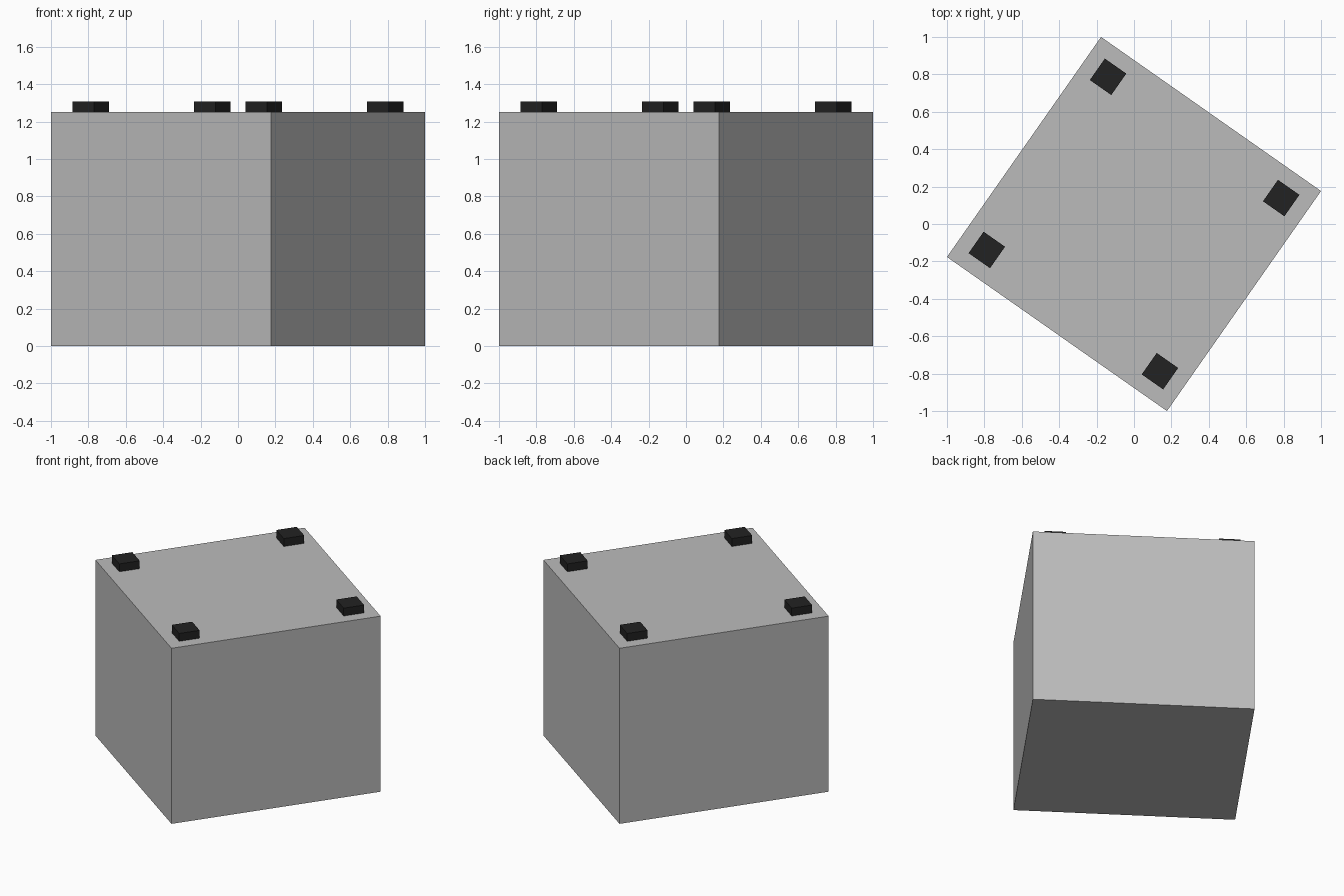
import bpy
from math import radians
from mathutils import Matrix

cube = bpy.data.objects.get("Cube")
if cube:
    bpy.data.objects.remove(cube, do_unlink=True)

TURN = Matrix.Rotation(radians(-35), 4, 'Z')
SIDE, HEIGHT = 1.436, 1.25
PAD, PAD_HEIGHT, PAD_OFFSET = 0.14, 0.056, 0.565


def material(name, colour):
    mat = bpy.data.materials.new(name)
    mat.use_nodes = True
    mat.diffuse_color = colour
    mat.node_tree.nodes["Principled BSDF"].inputs["Base Color"].default_value = colour
    return mat


def box(name, x, y, bottom, width, height, mat):
    """Box standing on the given height, turned with the whole model."""
    bpy.ops.mesh.primitive_cube_add(size=1)
    obj = bpy.context.object
    obj.name = name
    obj.data.transform(Matrix.Diagonal((width, width, height, 1)))
    obj.matrix_world = TURN @ Matrix.Translation((x, y, bottom + height / 2))
    obj.data.materials.append(mat)
    return obj


grey = material("grey", (0.5, 0.5, 0.5, 1))
black = material("black", (0.016, 0.016, 0.016, 1))

# Main block
box("body", 0, 0, 0, SIDE, HEIGHT, grey)

# Square pad near each top corner
for x_name, sx in (("left", 1), ("right", -1)):
    for y_name, sy in (("front", -1), ("back", 1)):
        box(f"{y_name}_{x_name}_pad", sx * PAD_OFFSET, sy * PAD_OFFSET,
            HEIGHT, PAD, PAD_HEIGHT, black)
